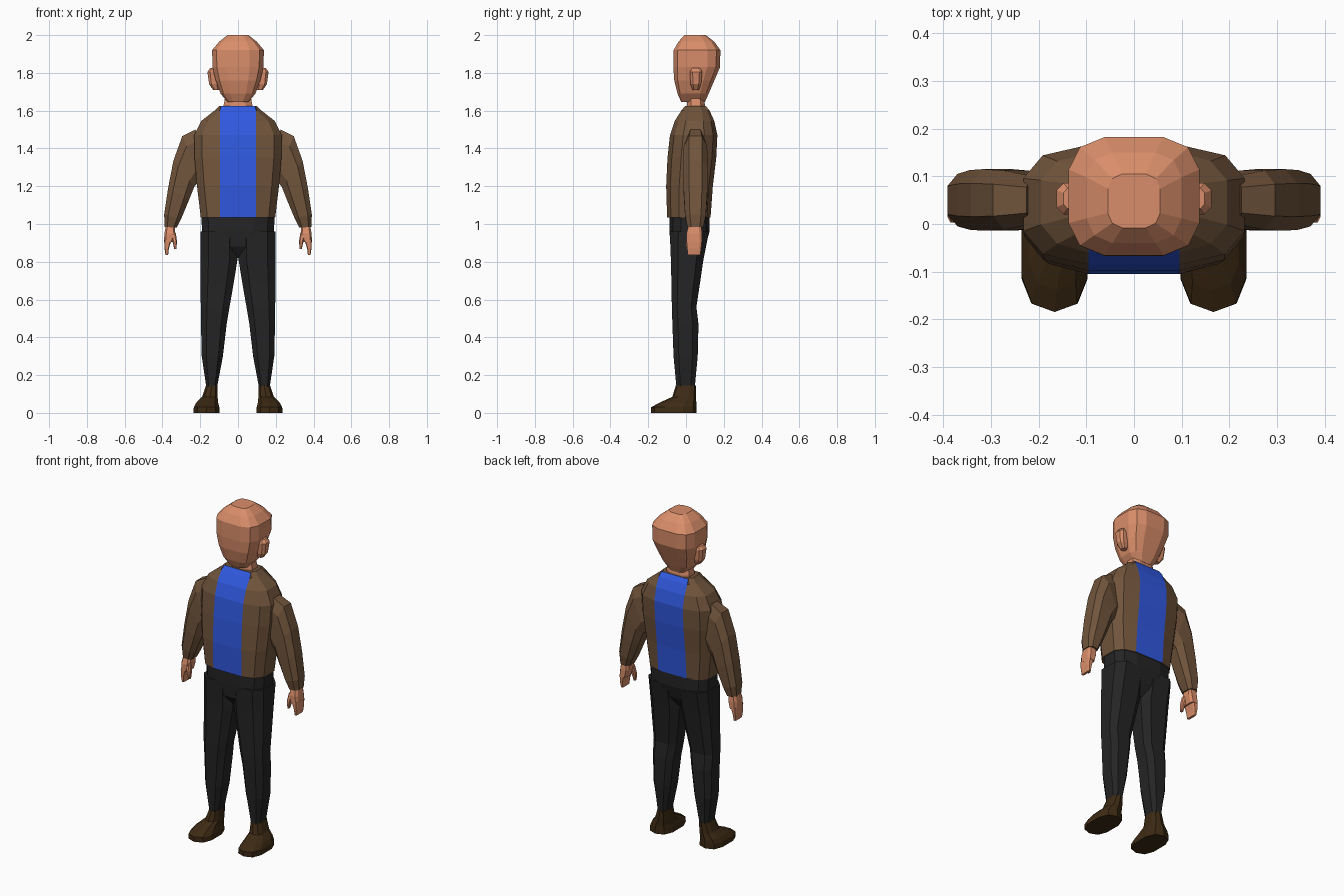
import bpy, bmesh, math


def mat(name, r, g, b):
    m = bpy.data.materials.new(name)
    m.diffuse_color = (r, g, b, 1)
    return m


SKIN = mat("skin", 0.70, 0.27, 0.145)
JACKET = mat("jacket_brown", 0.165, 0.09, 0.045)
SHIRT = mat("shirt_blue", 0.03, 0.10, 0.75)
TROUSERS = mat("trouser_black", 0.018, 0.018, 0.019)
LEATHER = mat("shoe_brown", 0.047, 0.023, 0.007)


def loft(name, rings, mats, n=8, p=0.7, side=1, strip=0):
    """Skin rings (x_in, z_in, x_out, z_out, y_front, y_back); p squares them off.
    strip pins the front and back middle columns to a fixed half width."""
    bm = bmesh.new()
    step = 2 * math.pi / n
    top = math.cos(step / 2) ** p
    loops = []
    for xi, zi, xo, zo, y0, y1 in rings:
        loop = []
        for i in range(n):
            a = (i + 0.5) * step
            c, s = math.cos(a), math.sin(a)
            u = math.copysign(abs(c) ** p, c) / top
            v = math.copysign(abs(s) ** p, s) / top
            x = (xi + xo) / 2 + u * (xo - xi) / 2
            if strip and abs(c) < math.sin(step * 0.6):
                x = math.copysign(min(strip, 0.9 * xo), c)
            z = (zi + zo) / 2 + u * (zo - zi) / 2
            y = (y0 + y1) / 2 + v * (y1 - y0) / 2
            loop.append(bm.verts.new((x * side, y, z)))
        loops.append(loop)
    for a, b in zip(loops, loops[1:]):
        for i in range(n):
            j = (i + 1) % n
            f = bm.faces.new((a[i], a[j], b[j], b[i]))
            if strip and all(abs(w.co.x) < strip + 0.001 for w in f.verts):
                f.material_index = 1
    bm.faces.new(loops[0])
    bm.faces.new(loops[-1])
    bmesh.ops.recalc_face_normals(bm, faces=bm.faces)
    me = bpy.data.meshes.new(name)
    bm.to_mesh(me)
    bm.free()
    for m in mats:
        me.materials.append(m)
    ob = bpy.data.objects.new(name, me)
    bpy.context.collection.objects.link(ob)
    return ob


def level(z, half, y0, y1):
    return (-half, z, half, z, y0, y1)


def flat(z, x0, x1, y0, y1):
    return (x0, z, x1, z, y0, y1)


# Head and neck
loft("head", [level(1.645, 0.055, -0.025, 0.10), level(1.69, 0.092, -0.045, 0.12),
              level(1.76, 0.118, -0.062, 0.15), level(1.83, 0.135, -0.067, 0.18),
              level(1.92, 0.137, -0.066, 0.182), level(1.965, 0.10, -0.04, 0.15),
              level(2.0, 0.055, -0.008, 0.105)], [SKIN], n=12, p=0.6)
loft("neck", [level(1.56, 0.085, 0.0, 0.10), level(1.635, 0.075, 0.005, 0.10),
              level(1.69, 0.065, 0.01, 0.09)], [SKIN])

# Jacket with the shirt strip down the front and back
loft("jacket", [level(1.035, 0.197, -0.10, 0.13), level(1.2, 0.217, -0.105, 0.142),
                level(1.35, 0.23, -0.098, 0.16), level(1.47, 0.232, -0.085, 0.166),
                level(1.545, 0.195, -0.06, 0.15), level(1.6, 0.125, -0.025, 0.125),
                level(1.625, 0.10, -0.005, 0.105)],
     [JACKET, SHIRT], n=12, p=0.62, strip=0.095)

# Trouser seat
loft("trouser_seat", [level(0.82, 0.025, -0.04, 0.06), level(0.88, 0.12, -0.08, 0.10),
                      level(0.96, 0.19, -0.088, 0.125), level(1.06, 0.195, -0.088, 0.125)],
     [TROUSERS], n=12, p=0.65)

for side, tag in ((1, "left"), (-1, "right")):
    # Ear
    loft(tag + "_ear", [flat(1.71, 0.10, 0.132, 0.035, 0.068), flat(1.74, 0.10, 0.153, 0.024, 0.08),
                        flat(1.805, 0.10, 0.162, 0.02, 0.086), flat(1.825, 0.11, 0.148, 0.032, 0.075)],
         [SKIN], side=side)
    # Sleeve
    loft(tag + "_sleeve", [(0.17, 1.25, 0.225, 1.50, 0.0, 0.10),
                           (0.20, 1.23, 0.295, 1.465, -0.012, 0.112),
                           (0.23, 1.20, 0.342, 1.335, -0.014, 0.115),
                           (0.258, 1.13, 0.37, 1.19, -0.012, 0.113),
                           (0.30, 1.03, 0.391, 1.05, -0.005, 0.105),
                           (0.325, 0.98, 0.388, 0.985, 0.008, 0.092)],
         [JACKET], side=side)
    # Hand: palm, fingers, thumb
    loft(tag + "_palm", [flat(1.0, 0.335, 0.38, 0.015, 0.08), flat(0.95, 0.332, 0.39, 0.003, 0.085),
                         flat(0.905, 0.345, 0.391, 0.003, 0.085)], [SKIN], p=0.5, side=side)
    loft(tag + "_fingers", [flat(0.915, 0.352, 0.391, 0.003, 0.084),
                            flat(0.87, 0.366, 0.389, 0.006, 0.08),
                            flat(0.835, 0.37, 0.384, 0.01, 0.075)], [SKIN], p=0.4, side=side)
    loft(tag + "_thumb", [flat(0.955, 0.33, 0.36, 0.006, 0.04), flat(0.91, 0.323, 0.347, 0.0, 0.03),
                          flat(0.868, 0.326, 0.338, 0.002, 0.022)], [SKIN], side=side)
    # Trouser leg
    loft(tag + "_leg", [flat(0.13, 0.112, 0.167, -0.05, 0.046), flat(0.3, 0.08, 0.192, -0.066, 0.062),
                        flat(0.47, 0.06, 0.196, -0.072, 0.066), flat(0.56, 0.045, 0.197, -0.075, 0.055),
                        flat(0.68, 0.024, 0.198, -0.077, 0.073), flat(0.81, 0.003, 0.199, -0.08, 0.092),
                        flat(0.96, 0.0, 0.198, -0.086, 0.122)],
         [TROUSERS], n=8, p=0.65, side=side)
    # Shoe
    loft(tag + "_shoe", [flat(0.0, 0.097, 0.236, -0.18, 0.052), flat(0.03, 0.099, 0.234, -0.18, 0.052),
                         flat(0.055, 0.105, 0.22, -0.135, 0.051), flat(0.085, 0.108, 0.19, -0.07, 0.05),
                         flat(0.145, 0.108, 0.17, -0.052, 0.05)],
         [LEATHER], n=10, p=0.75, side=side)
